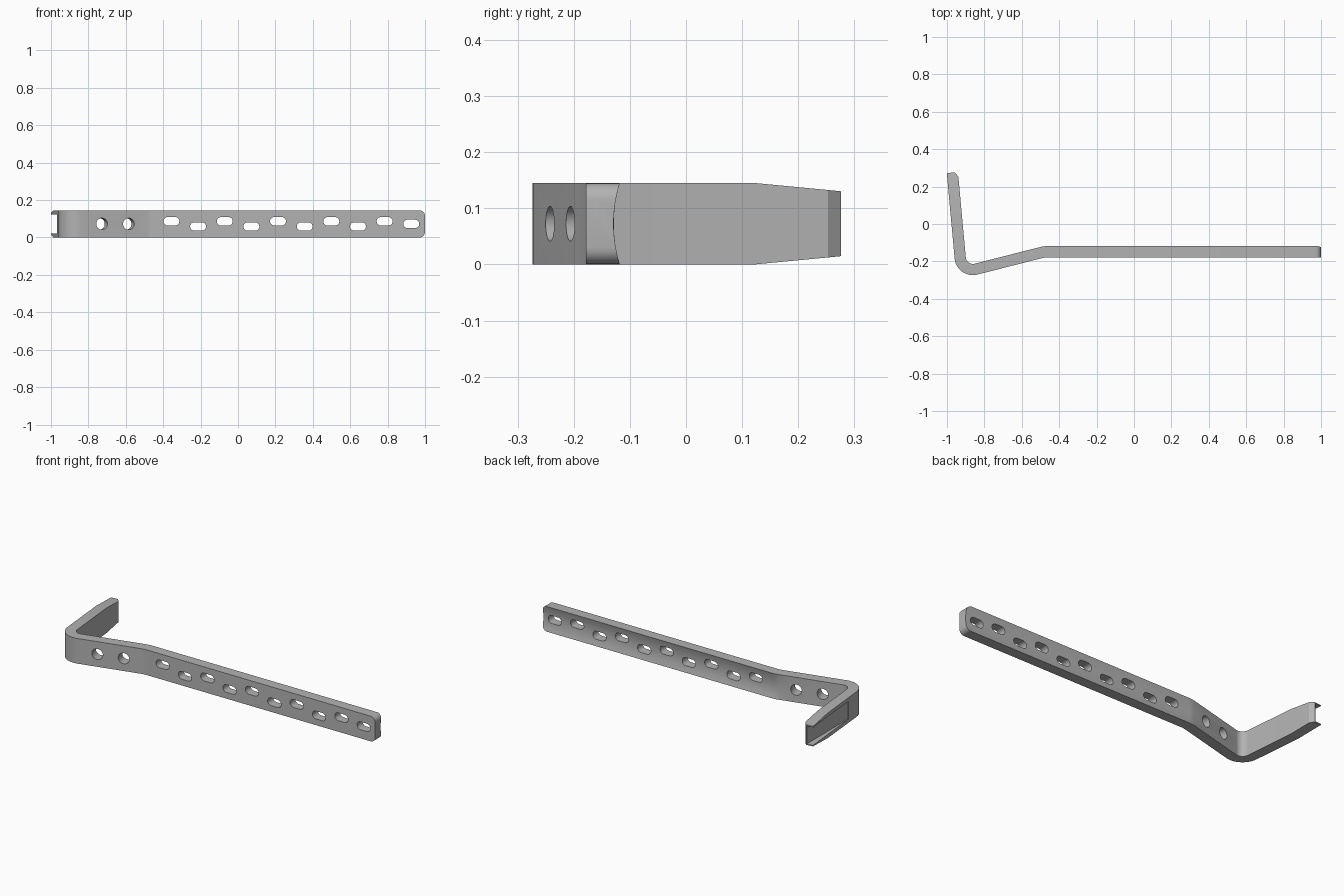
import bpy, bmesh, math
from mathutils import Vector, Matrix

HEIGHT, HALF = 0.145, 0.03          # strip height and half thickness
CORNER = 0.03                       # rounding of the free shaft end
MID = HEIGHT / 2

if "Cube" in bpy.data.objects:
    bpy.data.objects.remove(bpy.data.objects["Cube"], do_unlink=True)

steel = bpy.data.materials.new("steel_grey")
steel.use_nodes = True
GREY = (0.45, 0.45, 0.45, 1)
steel.diffuse_color = GREY
steel.node_tree.nodes["Principled BSDF"].inputs["Base Color"].default_value = GREY


def fillet(a, corner, b, radius, steps):
    """Arc stations (point, tangent) that round a path corner."""
    u, v = (corner - a).normalized(), (b - corner).normalized()
    turn = u.angle_signed(v) * -1
    start = corner - u * radius * math.tan(abs(turn) / 2)
    side = math.copysign(1, turn)
    center = start + Vector((-u.y, u.x)) * radius * side
    out = []
    for i in range(steps + 1):
        rot = Matrix.Rotation(turn * i / steps, 2)
        out.append((center + rot @ (start - center), rot @ u))
    return out


# Centre line: blade tip, blade bend, shaft bend, shaft end
tip, bend = Vector((-0.971, 0.275)), Vector((-0.922, -0.261))
knee, end = Vector((-0.478, -0.148)), Vector((1, -0.148))
down, slant, along = (bend - tip).normalized(), (knee - bend).normalized(), Vector((1, 0))

path = [(tip, down), (tip + down * 0.025, down), (tip + down * 0.155, down)]
path += fillet(tip, bend, knee, 0.068, 12)
path += [(knee - slant * 0.08, slant)]
path += fillet(bend, knee, end, 0.15, 5)
path += [(Vector((1 - CORNER * (1 - math.sin(a * math.pi / 12)), end.y)), along) for a in range(7)]


def inset(p):
    """Height lost at top and bottom: blade taper and rounded shaft end."""
    if p.x > 1 - CORNER:
        d = p.x - (1 - CORNER)
        return CORNER - math.sqrt(max(CORNER ** 2 - d * d, 0))
    return max(0, (p.y - 0.12) * 0.095)


def hollow(p):
    """Depth of the concave back, fading out before the blade bend."""
    return 0.011 * min(1, max(0, (p.x + 0.555) / 0.09))


# Sweep the strip section along the path
bm = bmesh.new()
rings = []
BACK = 12
for i, (p, t) in enumerate(path):
    n = Vector((-t.y, t.x))
    low = inset(p)
    inner = 0.013 if i == 0 else HALF
    section = [(-HALF, low), (-HALF, HEIGHT - low)]
    for k in range(BACK + 1):
        z = HEIGHT - low - (HEIGHT - 2 * low) * k / BACK
        section.append((inner - hollow(p) * (1 - ((z - MID) / MID) ** 2), z))
    rings.append([bm.verts.new((*(p + n * o), z)) for o, z in section])
for a, b in zip(rings, rings[1:]):
    for j in range(len(a)):
        k = (j + 1) % len(a)
        bm.faces.new((a[j], a[k], b[k], b[j]))
bm.faces.new(rings[0])
bm.faces.new(rings[-1])
bmesh.ops.recalc_face_normals(bm, faces=bm.faces)


def mesh_object(name, bm):
    mesh = bpy.data.meshes.new(name)
    bm.to_mesh(mesh)
    bm.free()
    mesh.materials.append(steel)
    obj = bpy.data.objects.new(name, mesh)
    bpy.context.collection.objects.link(obj)
    return obj


plate = mesh_object("bent_plate", bm)


def prism(bm, outline, depth):
    """Closed prism from an outline of 3D points and a depth vector."""
    a = [bm.verts.new(q) for q in outline]
    b = [bm.verts.new(q + depth) for q in outline]
    bm.faces.new(a)
    bm.faces.new(b[::-1])
    for j in range(len(a)):
        k = (j + 1) % len(a)
        bm.faces.new((a[k], a[j], b[j], b[k]))


def hole(bm, center, z, direction, radius, stretch=0):
    """Round hole, or slot when stretched, square to the given direction."""
    d = Vector((direction.x, direction.y, 0))
    n = Vector((-d.y, d.x, 0))
    c = Vector((center.x, center.y, z)) - n * 0.1
    ring = []
    for s in (1, -1):
        for i in range(17):
            a = math.pi * (i / 16 - 0.5)
            if stretch == 0 and i == 16:
                continue
            ring.append(c + d * s * (stretch + radius * math.cos(a))
                        + Vector((0, 0, s * radius * math.sin(a))))
    prism(bm, ring, n * 0.2)


cut = bmesh.new()
# Two round holes in the slanted part
for x in (-0.735, -0.592):
    hole(cut, knee + slant * ((x - knee.x) / slant.x), MID, slant, 0.031)
# Staggered slots in the shaft, the last one centred
for i in range(10):
    z = MID if i == 9 else MID + (0.014 if i % 2 == 0 else -0.014)
    hole(cut, Vector((-0.356 + i * 0.1425, end.y)), z, along, 0.0225, 0.02)
# Wedge groove in the outer blade face, deepest at the tip
groove = [(-0.964, 0.4), (-0.964, -0.1), (-1.1, -0.1), (-1.1, 0.4)]
prism(cut, [Vector((x, y, 0.021)) for x, y in groove], Vector((0, 0, HEIGHT - 0.042)))
bmesh.ops.recalc_face_normals(cut, faces=cut.faces)
cutter = mesh_object("hole_cutter", cut)
cutter.hide_render = True

# Cut the openings and finish the shading
mod = plate.modifiers.new("openings", 'BOOLEAN')
mod.object = cutter
mod.operation = 'DIFFERENCE'
mod.solver = 'EXACT'
bpy.context.view_layer.objects.active = plate
plate.select_set(True)
bpy.ops.object.modifier_apply(modifier=mod.name)
bpy.data.objects.remove(cutter, do_unlink=True)
bpy.ops.object.shade_smooth_by_angle(angle=math.radians(30))
